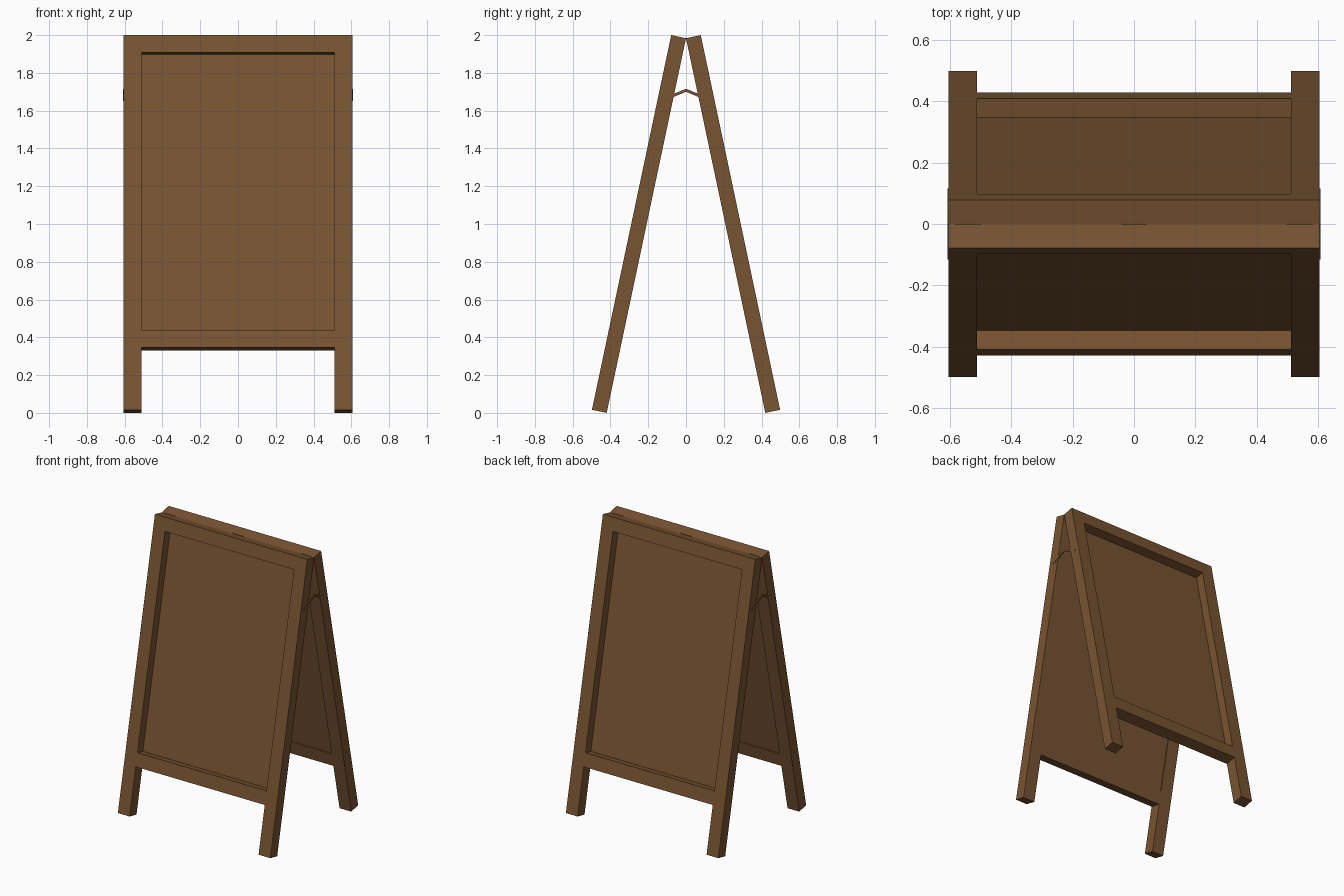
import bpy, bmesh, math
from mathutils import Matrix, Vector

cube = bpy.data.objects.get("Cube")
if cube:
    bpy.data.objects.remove(cube, do_unlink=True)

HALF_W, BAR, THICK = 0.605, 0.093, 0.08
APEX, TILT = 1.9835, math.radians(11.95)
LENGTH = APEX / math.cos(TILT)
INNER = HALF_W - BAR
RAIL_TOP, RAIL_BOTTOM = -1.595, -1.69

wood = bpy.data.materials.new("brown wood")
wood.use_nodes = True
colour = (0.188, 0.087, 0.032, 1)
wood.diffuse_color = colour
bsdf = next(n for n in wood.node_tree.nodes if n.type == 'BSDF_PRINCIPLED')
bsdf.inputs["Base Color"].default_value = colour
bsdf.inputs["Roughness"].default_value = 0.8


def finish(name, bm, matrix=Matrix()):
    bmesh.ops.recalc_face_normals(bm, faces=bm.faces)
    bm.transform(matrix)
    mesh = bpy.data.meshes.new(name)
    bm.to_mesh(mesh)
    bm.free()
    mesh.materials.append(wood)
    obj = bpy.data.objects.new(name, mesh)
    bpy.context.collection.objects.link(obj)
    return obj


def extrude(bm, offset):
    """Thicken the flat faces in bm into a closed solid."""
    result = bmesh.ops.extrude_face_region(bm, geom=bm.faces[:], use_keep_orig=True)
    moved = [v for v in result["geom"] if isinstance(v, bmesh.types.BMVert)]
    bmesh.ops.translate(bm, verts=moved, vec=offset)


def frame(name, matrix):
    """Stiles and rails as one solid, with the window and leg gap left open."""
    bm = bmesh.new()
    xs = [-HALF_W, -INNER, INNER, HALF_W]
    zs = [0, -BAR, RAIL_TOP, RAIL_BOTTOM, -LENGTH]
    grid = [[bm.verts.new((x, 0, z)) for x in xs] for z in zs]
    for r in range(4):
        for c in range(3):
            if c == 1 and r in (1, 3):
                continue
            bm.faces.new((grid[r][c], grid[r][c + 1], grid[r + 1][c + 1], grid[r + 1][c]))
    extrude(bm, (0, -THICK, 0))
    finish(name, bm, matrix)


def board(name, matrix):
    """Thin sheet set deep inside the frame."""
    bm = bmesh.new()
    bmesh.ops.create_cube(bm, size=1)
    bm.transform(Matrix.Translation((0, -0.012, (RAIL_TOP - BAR) / 2))
                 @ Matrix.Diagonal((2 * INNER, 0.010, -RAIL_TOP - BAR, 1)))
    finish(name, bm, matrix)


# Two leaning halves meeting at the top
for side, turn in (("front", 0), ("back", math.pi)):
    place = (Matrix.Rotation(turn, 4, 'Z') @ Matrix.Translation((0, 0, APEX))
             @ Matrix.Rotation(-TILT, 4, 'X'))
    frame(side + "_frame", place)
    board(side + "_board", place)

# Folding stay on each side, bent at the middle
for side, x in (("left", HALF_W - 0.004), ("right", -HALF_W - 0.003)):
    bm = bmesh.new()
    path = [(-0.115, 1.66), (0, 1.708), (0.115, 1.66)]
    low = [bm.verts.new((x, y, z - 0.008)) for y, z in path]
    high = [bm.verts.new((x, y, z + 0.008)) for y, z in path]
    for i in range(2):
        bm.faces.new((low[i], low[i + 1], high[i + 1], high[i]))
    extrude(bm, (0.007, 0, 0))
    finish(side + "_folding_stay", bm)

# Hinge barrels along the top seam
for side, x in (("left", 0.54), ("middle", 0), ("right", -0.54)):
    bm = bmesh.new()
    bmesh.ops.create_cone(bm, cap_ends=True, segments=8, radius1=0.004,
                          radius2=0.004, depth=0.085)
    finish(side + "_hinge", bm, Matrix.Translation((x, 0, APEX))
           @ Matrix.Rotation(math.pi / 2, 4, 'Y'))
